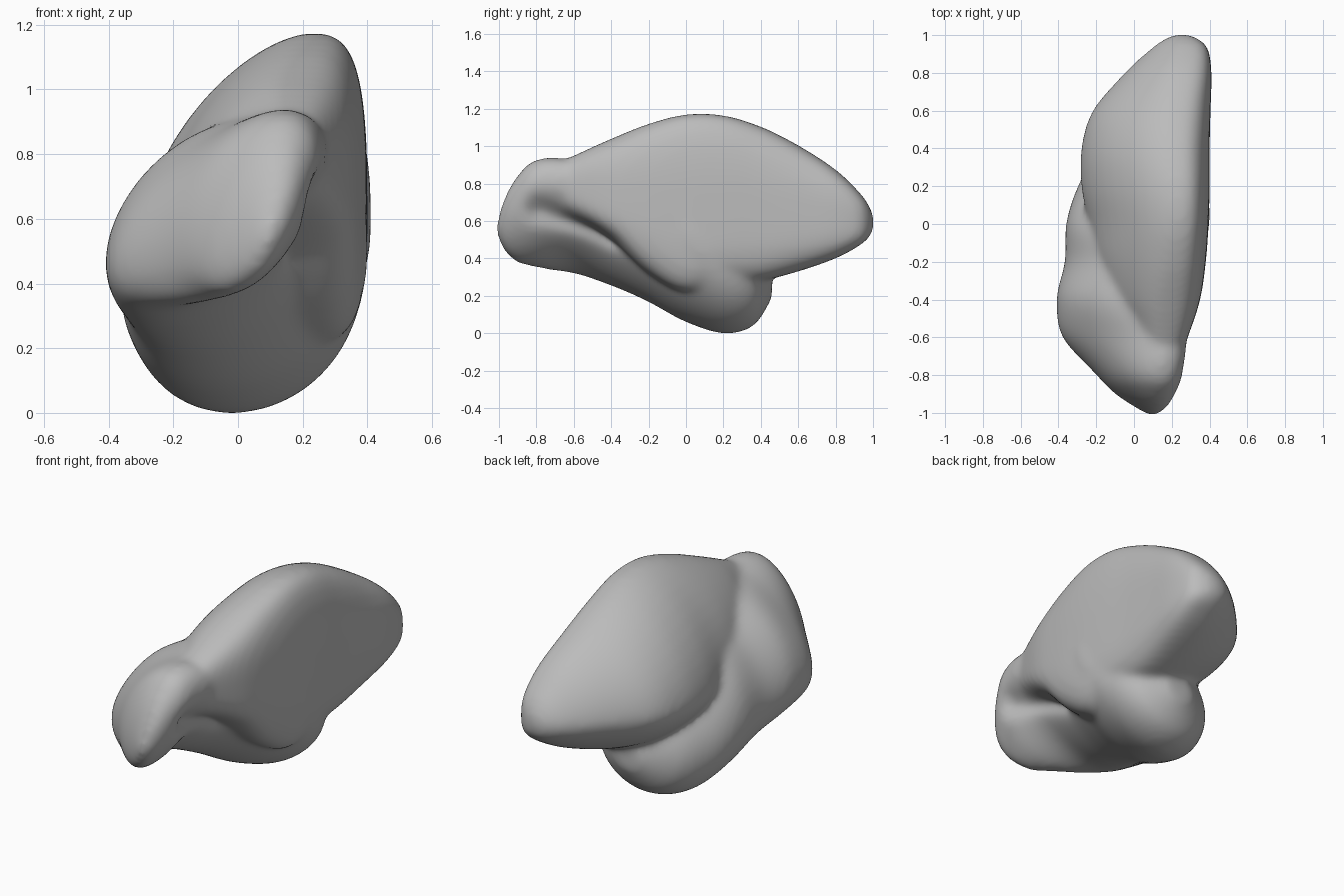
import bpy, bmesh, math
from mathutils import Vector
from mathutils.geometry import intersect_point_line

if "Cube" in bpy.data.objects:
    bpy.data.objects.remove(bpy.data.objects["Cube"])

SIDES, STEPS = 48, 6

# Upper lobe sections: y, centre x, left, right, centre z, up, down, tilt
upper_lobe = [
    (-.88, .13, .06, .05, .76, .06, .08, 0),
    (-.6, .14, .16, .145, .74, .21, .13, 0),
    (-.4, .15, .28, .2, .7, .34, .2, 0),
    (-.2, .19, .39, .19, .66, .46, .34, 0),
    (0, .22, .46, .175, .62, .55, .4, 0),
    (.2, .22, .5, .18, .6, .565, .33, 0),
    (.4, .2, .48, .2, .6, .505, .32, 0),
    (.6, .2, .42, .205, .6, .405, .27, 0),
    (.8, .23, .28, .18, .6, .275, .2, 0),
    (.93, .25, .16, .14, .59, .16, .12, 0),
    (.985, .25, .08, .08, .59, .08, .07, 0),
    (1.005, .25, .02, .02, .59, .02, .02, 0),
]

# Front and lower lobe sections: y, centre x, centre z, length, thickness, tilt
lower_lobe = [
    (-1.01, .1, .56, .04, .02, 70),
    (-.97, .09, .58, .15, .07, 70),
    (-.9, .06, .61, .25, .13, 65),
    (-.8, .03, .64, .32, .18, 58),
    (-.6, -.05, .625, .395, .21, 41),
    (-.4, -.085, .58, .38, .26, 45),
    (-.2, -.02, .53, .41, .29, 49),
    (0, .02, .455, .43, .34, 50),
    (.2, .04, .32, .36, .295, 38),
    (.36, .05, .27, .26, .22, 30),
    (.46, .06, .26, .08, .07, 30),
]


def smooth_rows(rows):
    """Interpolate section rows along a Catmull-Rom spline."""
    last = len(rows) - 1
    for i in range(last):
        quad = [rows[max(0, min(last, i + k))] for k in (-1, 0, 1, 2)]
        for s in range(STEPS):
            t = s / STEPS
            yield [b + t / 2 * (c - a + t * (2*a - 5*b + 4*c - d + t * (3*(b - c) + d - a)))
                   for a, b, c, d in zip(*quad)]
    yield rows[last]


def add_loft(bm, rows, left_power, right_power):
    """Skin tilted, lopsided superellipses from front to back."""
    rings = []
    for y, cx, left, right, cz, up, down, tilt in smooth_rows(rows):
        ct, st = math.cos(math.radians(tilt)), math.sin(math.radians(tilt))
        ring = []
        for k in range(SIDES):
            a = 2 * math.pi * k / SIDES
            c, s = math.cos(a), math.sin(a)
            width, power = (right, right_power) if c > 0 else (-left, left_power)
            u = width * abs(c) ** (2 / power)
            v = math.copysign(abs(s) ** (2 / power), s) * (up if s > 0 else down)
            ring.append(bm.verts.new((cx + u * ct - v * st, y, cz + u * st + v * ct)))
        rings.append(ring)
    for r, s in zip(rings, rings[1:]):
        for k in range(SIDES):
            n = (k + 1) % SIDES
            bm.faces.new((r[k], r[n], s[n], s[k]))
    bm.faces.new(rings[0][::-1])
    bm.faces.new(rings[-1])


def press_groove(mesh, start, end, radius, push):
    """Push the surface in along a line, fading with distance."""
    start, end, push = Vector(start), Vector(end), Vector(push)
    for v in mesh.vertices:
        near, t = intersect_point_line(v.co, start, end)
        near = start.lerp(end, max(0, min(1, t)))
        v.co += push * math.exp(-((v.co - near).length / radius) ** 2)


# Join both lobes into one body
mesh = bpy.data.meshes.new("lobed_body")
bm = bmesh.new()
add_loft(bm, upper_lobe, 1.62, 3.3)
add_loft(bm, [(y, x, a, a, z, b, b, t) for y, x, z, a, b, t in lower_lobe], 2, 2)
bmesh.ops.recalc_face_normals(bm, faces=bm.faces)
bm.to_mesh(mesh)
bm.free()
body = bpy.data.objects.new("lobed_body", mesh)
bpy.context.collection.objects.link(body)
bpy.context.view_layer.objects.active = body
body.select_set(True)

# Fuse the lobes and soften the crease between them
remesh = body.modifiers.new("fuse", 'REMESH')
remesh.mode = 'VOXEL'
remesh.voxel_size = .018
bpy.ops.object.modifier_apply(modifier="fuse")
press_groove(body.data, (.24, -.78, .66), (.22, -.4, .5), .07, (-.06, 0, 0))
soften = body.modifiers.new("soften", 'SMOOTH')
soften.factor, soften.iterations = .5, 16
bpy.ops.object.modifier_apply(modifier="soften")
bpy.ops.object.shade_smooth()

# Plain grey
grey = bpy.data.materials.new("plain_grey")
grey.use_nodes = True
colour = (.5, .5, .5, 1)
grey.diffuse_color = colour
grey.node_tree.nodes["Principled BSDF"].inputs["Base Color"].default_value = colour
body.data.materials.append(grey)
